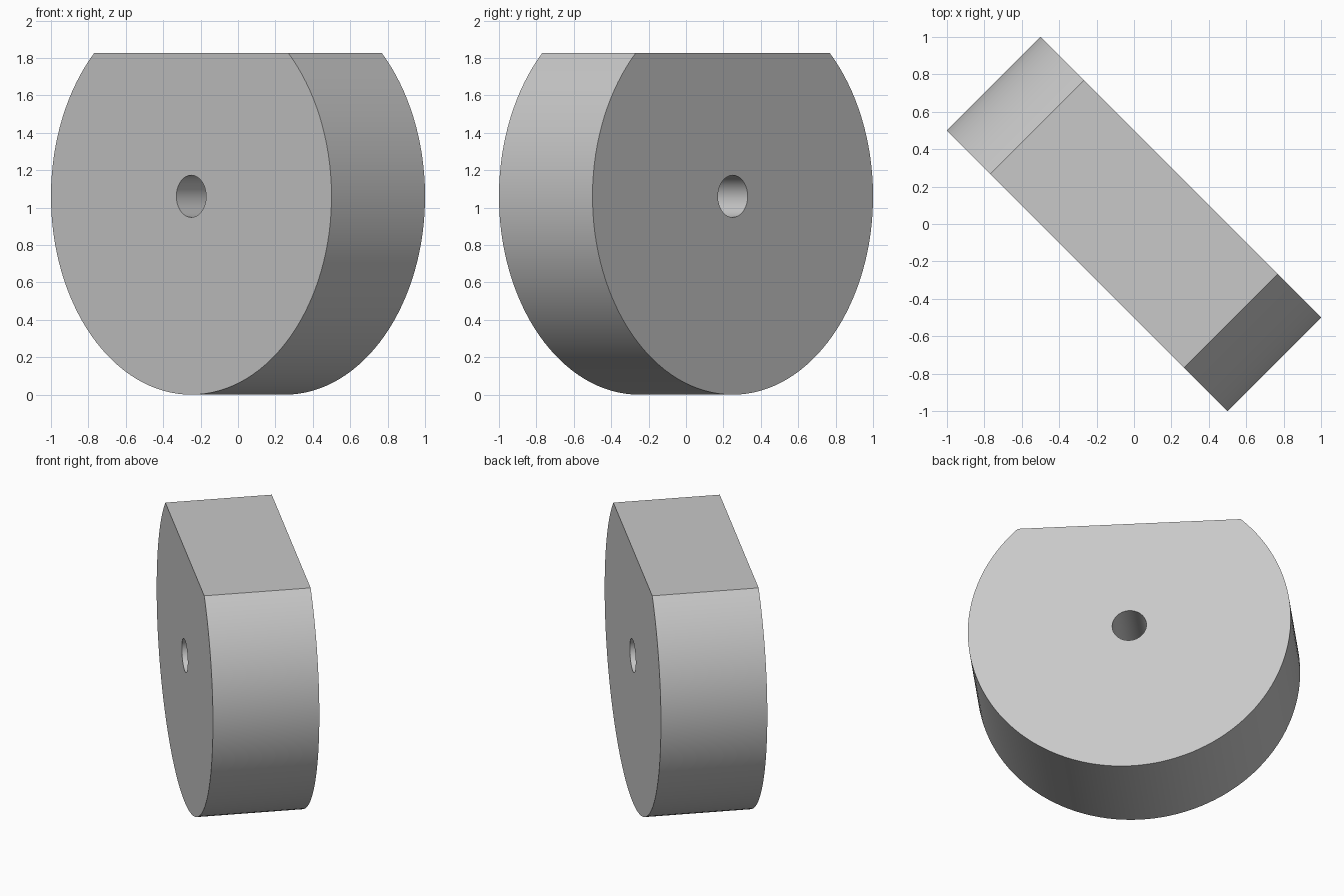
import bpy, bmesh, math
from mathutils import Vector, Matrix

cube = bpy.data.objects.get("Cube")
if cube:
    bpy.data.objects.remove(cube, do_unlink=True)

RADIUS = 1.0607
FLAT = 0.767          # height of the flat above the axis
HOLE = 0.1125
THICK = 0.7071

grey = bpy.data.materials.new("plain grey")
grey.use_nodes = True
colour = (0.58, 0.58, 0.58, 1)
grey.diffuse_color = colour
grey.node_tree.nodes["Principled BSDF"].inputs["Base Color"].default_value = colour


def loop(bm, radius, start, end, count):
    """Closed outline of points on an arc in the XZ plane."""
    verts = []
    for i in range(count):
        a = start + (end - start) * i / (count - 1)
        verts.append(bm.verts.new((radius * math.cos(a), -THICK / 2, radius * math.sin(a))))
    return [bm.edges.new((v, verts[i - 1])) for i, v in enumerate(verts)]


# Disc with a flat top: outer arc closed by a chord, plus the bore outline
bm = bmesh.new()
corner = math.asin(FLAT / RADIUS)
edges = loop(bm, RADIUS, math.pi - corner, 2 * math.pi + corner, 97)
bore = 48
edges += loop(bm, HOLE, 0, 2 * math.pi * (bore - 1) / bore, bore)
bmesh.ops.triangle_fill(bm, edges=edges, use_beauty=True, normal=Vector((0, -1, 0)))

# Give it thickness, keeping the first cap as the near face
result = bmesh.ops.extrude_face_region(bm, geom=bm.faces[:], use_keep_orig=True)
far = [g for g in result["geom"] if isinstance(g, bmesh.types.BMVert)]
bmesh.ops.translate(bm, verts=far, vec=(0, THICK, 0))
bmesh.ops.recalc_face_normals(bm, faces=bm.faces[:])

# Stand it up, turned diagonally
turn = Matrix.Translation((0, 0, RADIUS)) @ Matrix.Rotation(-math.pi / 4, 4, "Z")
bmesh.ops.transform(bm, matrix=turn, verts=bm.verts[:])

mesh = bpy.data.meshes.new("flat_topped_disc")
bm.to_mesh(mesh)
bm.free()
mesh.materials.append(grey)
disc = bpy.data.objects.new("flat_topped_disc", mesh)
bpy.context.collection.objects.link(disc)

# Smooth rim and bore with crisp edges
bpy.ops.object.select_all(action="DESELECT")
disc.select_set(True)
bpy.context.view_layer.objects.active = disc
bpy.ops.object.shade_smooth_by_angle(angle=math.radians(30))
